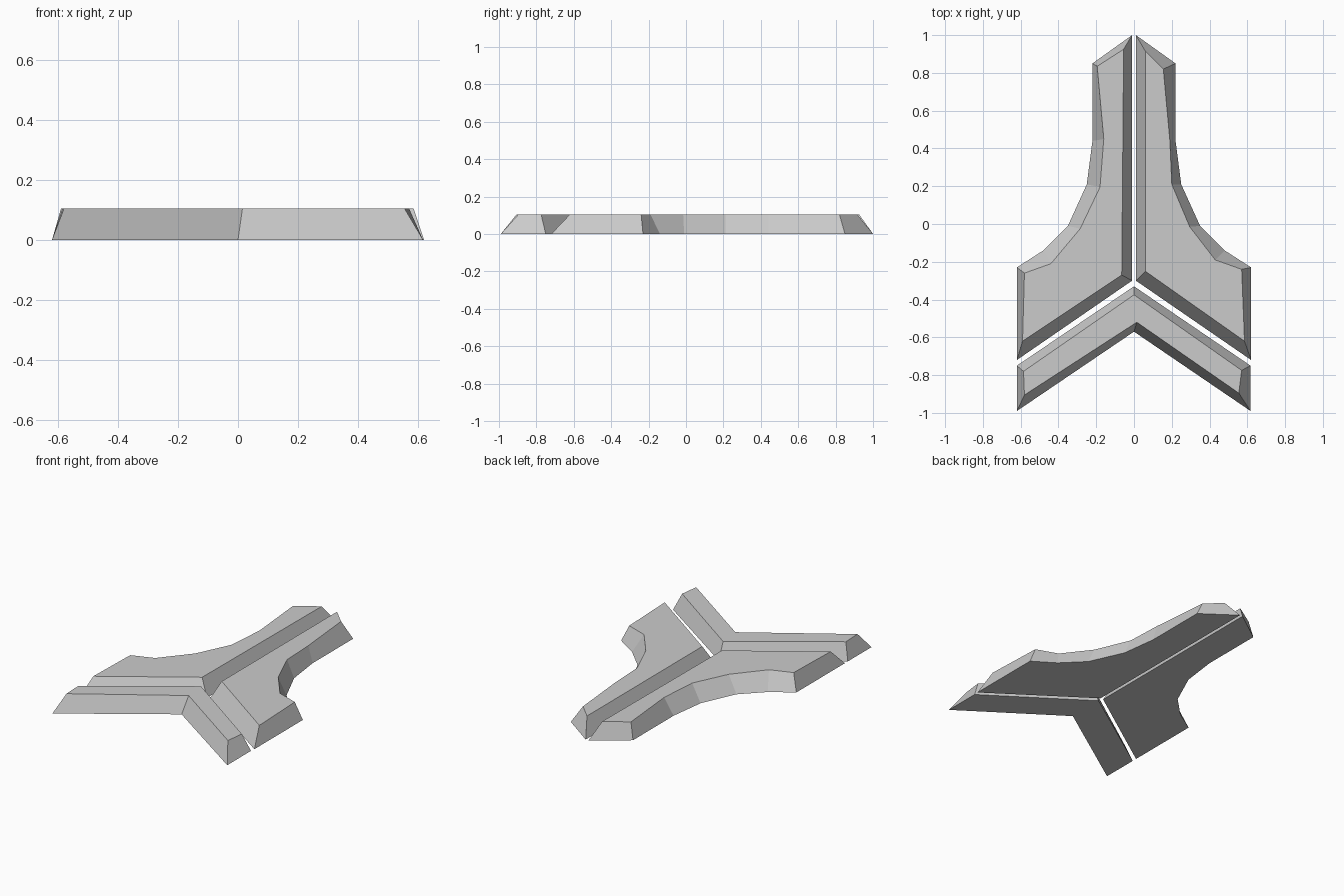
import bpy
import bmesh

HEIGHT = 0.105

default_cube = bpy.data.objects.get("Cube")
if default_cube:
    bpy.data.objects.remove(default_cube, do_unlink=True)

# Single plain grey for every piece
grey = bpy.data.materials.new("plain grey")
grey.use_nodes = True
colour = (0.6, 0.6, 0.6, 1.0)
grey.diffuse_color = colour
grey.node_tree.nodes["Principled BSDF"].inputs["Base Color"].default_value = colour


def bevelled_slab(name, base, crown):
    """Flat slab with sloping sides between a base outline and a crown outline."""
    mesh = bpy.data.meshes.new(name)
    bm = bmesh.new()
    low = [bm.verts.new((x, y, 0)) for x, y in base]
    high = [bm.verts.new((x, y, HEIGHT)) for x, y in crown]
    bm.faces.new(low)
    bm.faces.new(high)
    count = len(low)
    for i in range(count):
        j = (i + 1) % count
        bm.faces.new((low[i], low[j], high[j], high[i]))
    bmesh.ops.recalc_face_normals(bm, faces=bm.faces)
    bm.to_mesh(mesh)
    bm.free()
    mesh.materials.append(grey)
    slab = bpy.data.objects.new(name, mesh)
    bpy.context.collection.objects.link(slab)
    return slab


def mirrored(outline):
    return [(-x, y) for x, y in outline]


# Two tall wings: shared base outline, slightly different crowns
wing_base = [(.01, 1), (.22, .85), (.22, .44), (.25, .21), (.35, -.01),
             (.48, -.14), (.62, -.23), (.62, -.72), (.01, -.3)]
left_crown = [(.06, .915), (.155, .82), (.19, .44), (.2, .21), (.295, -.015),
              (.43, -.19), (.57, -.24), (.585, -.62), (.06, -.25)]
right_crown = [(.055, .925), (.195, .835), (.16, .45), (.18, .195), (.285, -.025),
               (.44, -.21), (.58, -.26), (.59, -.62), (.065, -.27)]
bevelled_slab("left_wing", wing_base, left_crown)
bevelled_slab("right_wing", mirrored(wing_base), mirrored(right_crown))

# Chevron along the front edge
chevron_base = [(0, -.33), (.617, -.75), (.617, -.99), (0, -.57), (-.62, -.99), (-.62, -.75)]
chevron_crown = [(0, -.375), (.57, -.775), (.555, -.895), (.015, -.52), (-.58, -.905), (-.585, -.78)]
bevelled_slab("front_chevron", chevron_base, chevron_crown)
